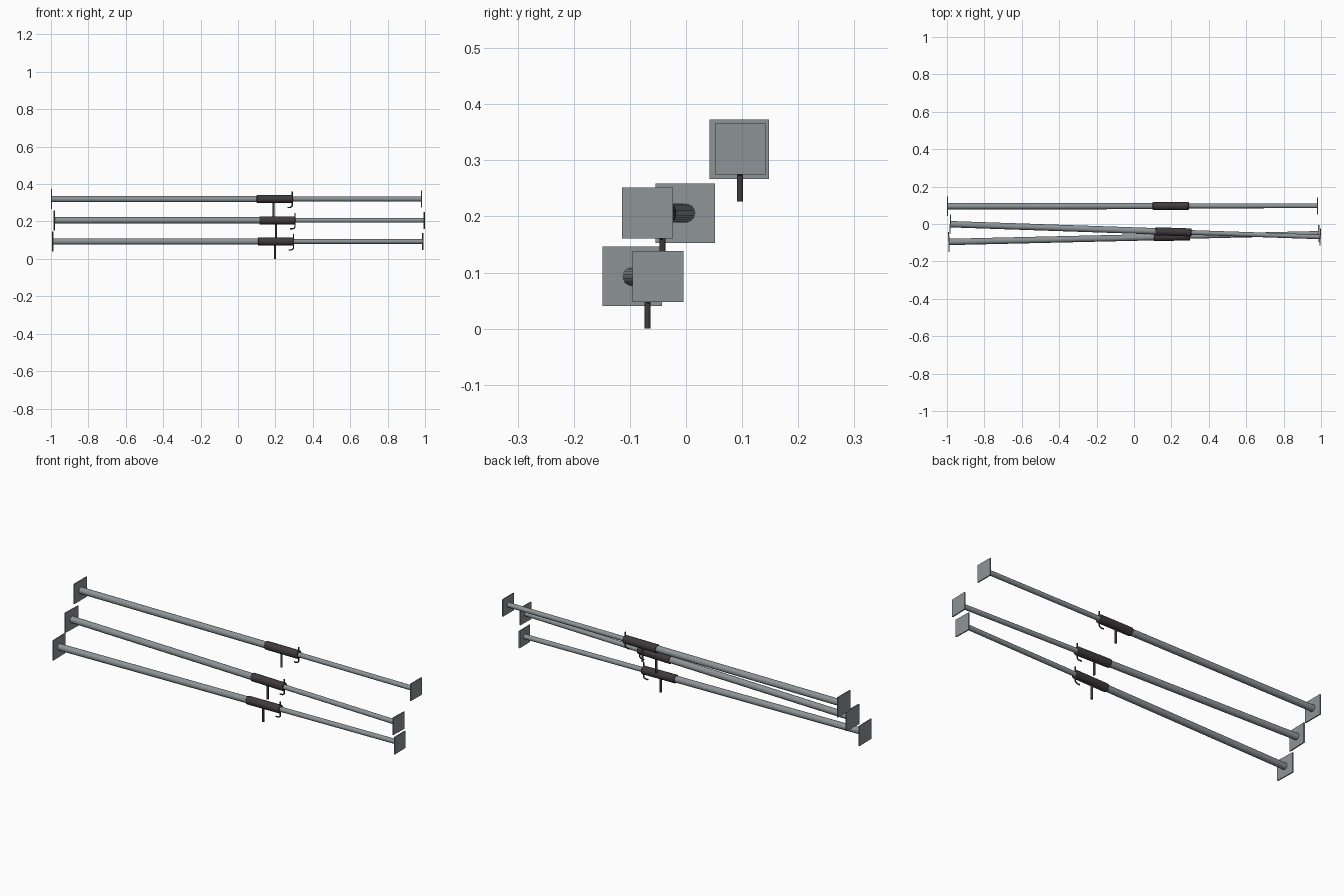
import bpy
import math
from mathutils import Matrix, Vector

if "Cube" in bpy.data.objects:
    bpy.data.objects.remove(bpy.data.objects["Cube"], do_unlink=True)


def make_material(name, rgb):
    mat = bpy.data.materials.new(name)
    mat.use_nodes = True
    color = (*rgb, 1.0)
    mat.diffuse_color = color
    mat.node_tree.nodes["Principled BSDF"].inputs["Base Color"].default_value = color
    return mat


STEEL = make_material("galvanised grey", (0.27, 0.30, 0.31))
DARK = make_material("dark iron", (0.05, 0.042, 0.045))

ALONG_X = Matrix.Rotation(math.pi / 2, 4, 'Y')


def finish(name, mat, frame, smooth=False, bevel=0.0):
    """Name, colour and place the active object in a prop's frame."""
    obj = bpy.context.object
    obj.name = name
    obj.data.materials.clear()
    obj.data.materials.append(mat)
    if bevel:
        mod = obj.modifiers.new("edge", 'BEVEL')
        mod.width = bevel
        mod.segments = 2
        mod.limit_method = 'ANGLE'
        mod.angle_limit = math.radians(60)
    if smooth:
        bpy.ops.object.shade_smooth_by_angle(angle=math.radians(40))
    obj.matrix_world = frame @ obj.matrix_world
    return obj


def tube(name, mat, frame, x0, x1, radius, bevel=0.0):
    bpy.ops.mesh.primitive_cylinder_add(vertices=24, radius=radius, depth=x1 - x0)
    bpy.context.object.data.transform(ALONG_X)
    place = frame @ Matrix.Translation(((x0 + x1) / 2, 0, 0))
    finish(name, mat, place, True, bevel)


def plate(name, frame, x, side):
    bpy.ops.mesh.primitive_cube_add(size=1)
    bpy.context.object.data.transform(Matrix.Diagonal((0.006, side, side, 1)))
    finish(name, STEEL, frame @ Matrix.Translation((x, 0, 0)))


def bent_rod(name, frame, points, radius):
    curve = bpy.data.curves.new(name, 'CURVE')
    curve.dimensions = '3D'
    curve.bevel_depth = radius
    curve.bevel_resolution = 3
    curve.use_fill_caps = True
    spline = curve.splines.new('POLY')
    spline.points.add(len(points) - 1)
    for point, (x, z) in zip(spline.points, points):
        point.co = (x, 0, z, 1)
    obj = bpy.data.objects.new(name, curve)
    bpy.context.collection.objects.link(obj)
    bpy.ops.object.select_all(action='DESELECT')
    obj.select_set(True)
    bpy.context.view_layer.objects.active = obj
    bpy.ops.object.convert(target='MESH')
    finish(name, DARK, frame, True)


def build_prop(label, x, y_base, y_head, z):
    """One telescopic prop lying on its side, base plate at local x = 0."""
    length = 1.985
    yaw = math.atan2(y_head - y_base, length)
    frame = Matrix.Translation(Vector((x, y_base, z))) @ Matrix.Rotation(yaw, 4, 'Z')

    # End plates
    plate(label + "_base_plate", frame, 0.003, 0.106)
    plate(label + "_head_plate", frame, length - 0.003, 0.091)

    # Telescoping tubes and the adjusting collar
    tube(label + "_outer_tube", STEEL, frame, 0.004, 1.2, 0.017)
    tube(label + "_inner_tube", STEEL, frame, 1.15, length - 0.004, 0.0125)
    tube(label + "_collar", DARK, frame, 1.1, 1.293, 0.0215, 0.003)

    # Turning handle and hooked locking pin
    bent_rod(label + "_handle", frame, [(1.19, 0), (1.19, -0.093)], 0.0055)
    bent_rod(label + "_locking_pin", frame,
             [(1.29, 0.04), (1.29, -0.036), (1.286, -0.042),
              (1.278, -0.045), (1.264, -0.045)], 0.0035)


build_prop("top_prop", -1.0, 0.095, 0.097, 0.32)
build_prop("middle_prop", -0.985, -0.001, -0.069, 0.206)
build_prop("bottom_prop", -0.993, -0.096, -0.05, 0.093)
